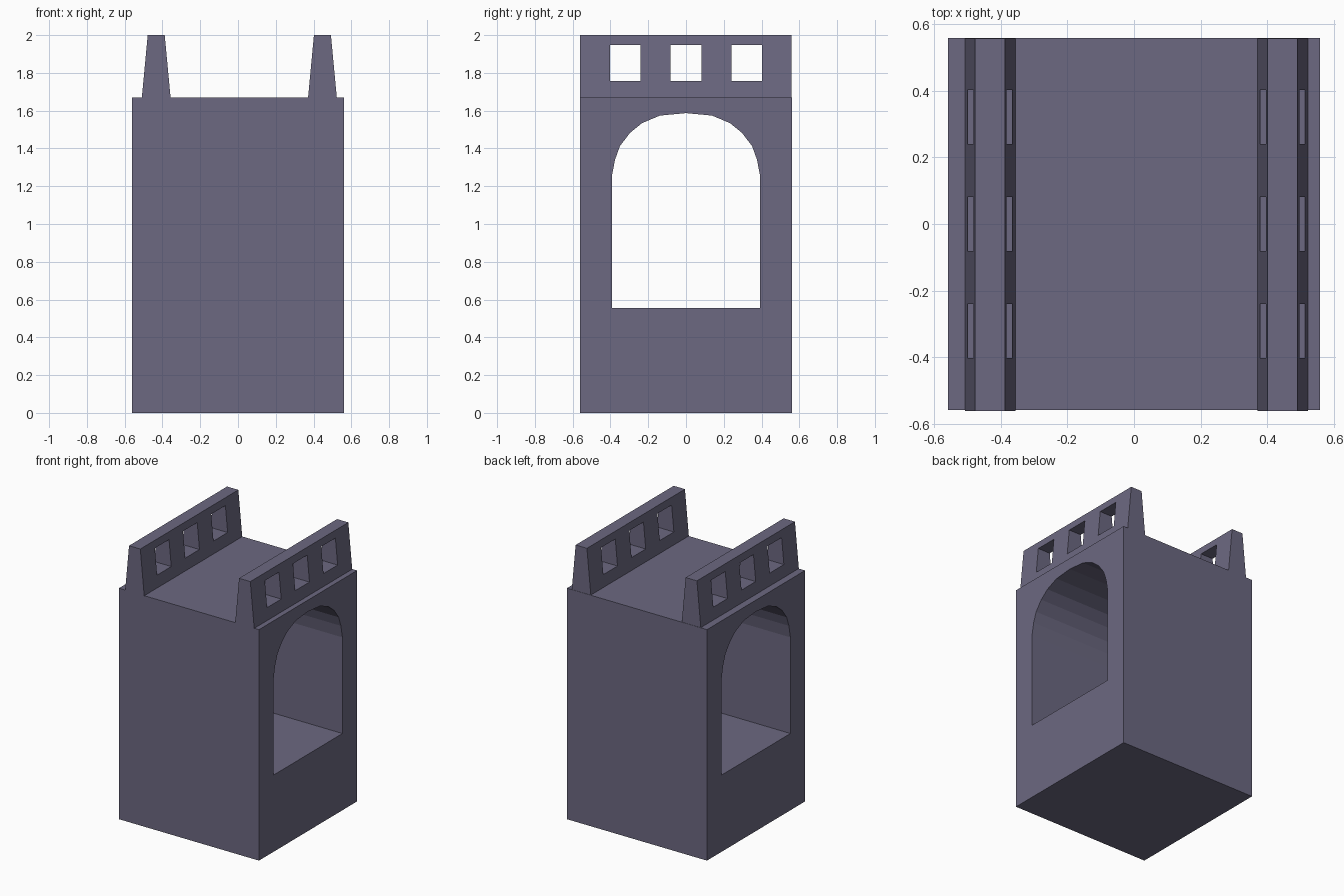
import bpy
import bmesh
from mathutils import Vector

if "Cube" in bpy.data.objects:
    bpy.data.objects.remove(bpy.data.objects["Cube"])

HALF = 0.56      # half width of the square tower
DECK = 1.67      # height of the flat roof
stone = bpy.data.materials.new("slate_stone")
stone.diffuse_color = (0.15, 0.14, 0.22, 1)
stone.use_nodes = True
stone.node_tree.nodes["Principled BSDF"].inputs["Base Color"].default_value = stone.diffuse_color


def prism(name, profile, axis, start, end):
    """Extrude a 2D profile: axis 'X' takes (y, z) points, 'Y' takes (x, z)."""
    bm = bmesh.new()
    if axis == 'X':
        verts = [bm.verts.new((start, a, b)) for a, b in profile]
        step = Vector((end - start, 0, 0))
    else:
        verts = [bm.verts.new((a, start, b)) for a, b in profile]
        step = Vector((0, end - start, 0))
    face = bm.faces.new(verts)
    ext = bmesh.ops.extrude_face_region(bm, geom=[face], use_keep_orig=True)
    moved = [g for g in ext["geom"] if isinstance(g, bmesh.types.BMVert)]
    bmesh.ops.translate(bm, verts=moved, vec=step)
    bmesh.ops.recalc_face_normals(bm, faces=bm.faces[:])
    mesh = bpy.data.meshes.new(name)
    bm.to_mesh(mesh)
    bm.free()
    mesh.materials.append(stone)
    obj = bpy.data.objects.new(name, mesh)
    bpy.context.collection.objects.link(obj)
    return obj


def rect(a0, a1, b0, b1):
    return [(a0, b0), (a1, b0), (a1, b1), (a0, b1)]


def cut(target, cutter):
    """Subtract the cutter, apply the result and discard the cutter."""
    cutter.hide_render = True
    mod = target.modifiers.new("opening", 'BOOLEAN')
    mod.operation = 'DIFFERENCE'
    mod.solver = 'EXACT'
    mod.object = cutter
    bpy.context.view_layer.objects.active = target
    bpy.ops.object.modifier_apply(modifier=mod.name)
    bpy.data.objects.remove(cutter, do_unlink=True)


# Tower body with an arched passage running from side to side
body = prism("tower_body", rect(-HALF, HALF, 0, DECK), 'X', -HALF, HALF)
half_arch = [(0.393, 0.555), (0.393, 1.25), (0.376, 1.34), (0.35, 1.412),
             (0.297, 1.482), (0.233, 1.534), (0.138, 1.574)]
arch = half_arch + [(0, 1.587)] + [(-y, z) for y, z in reversed(half_arch)]
cut(body, prism("passage_cutter", arch, 'X', -1, 1))

# Tapered parapets, each pierced by three windows
for name, cx in (("left_parapet", -0.433), ("right_parapet", 0.447)):
    taper = [(cx - 0.076, DECK), (cx + 0.076, DECK),
             (cx + 0.045, 2.0), (cx - 0.045, 2.0)]
    parapet = prism(name, taper, 'Y', -HALF - 0.002, HALF - 0.002)
    for y in (-0.322, 0, 0.322):
        window = rect(y - 0.081, y + 0.081, 1.757, 1.947)
        cut(parapet, prism("window_cutter", window, 'X', cx - 0.2, cx + 0.2))
